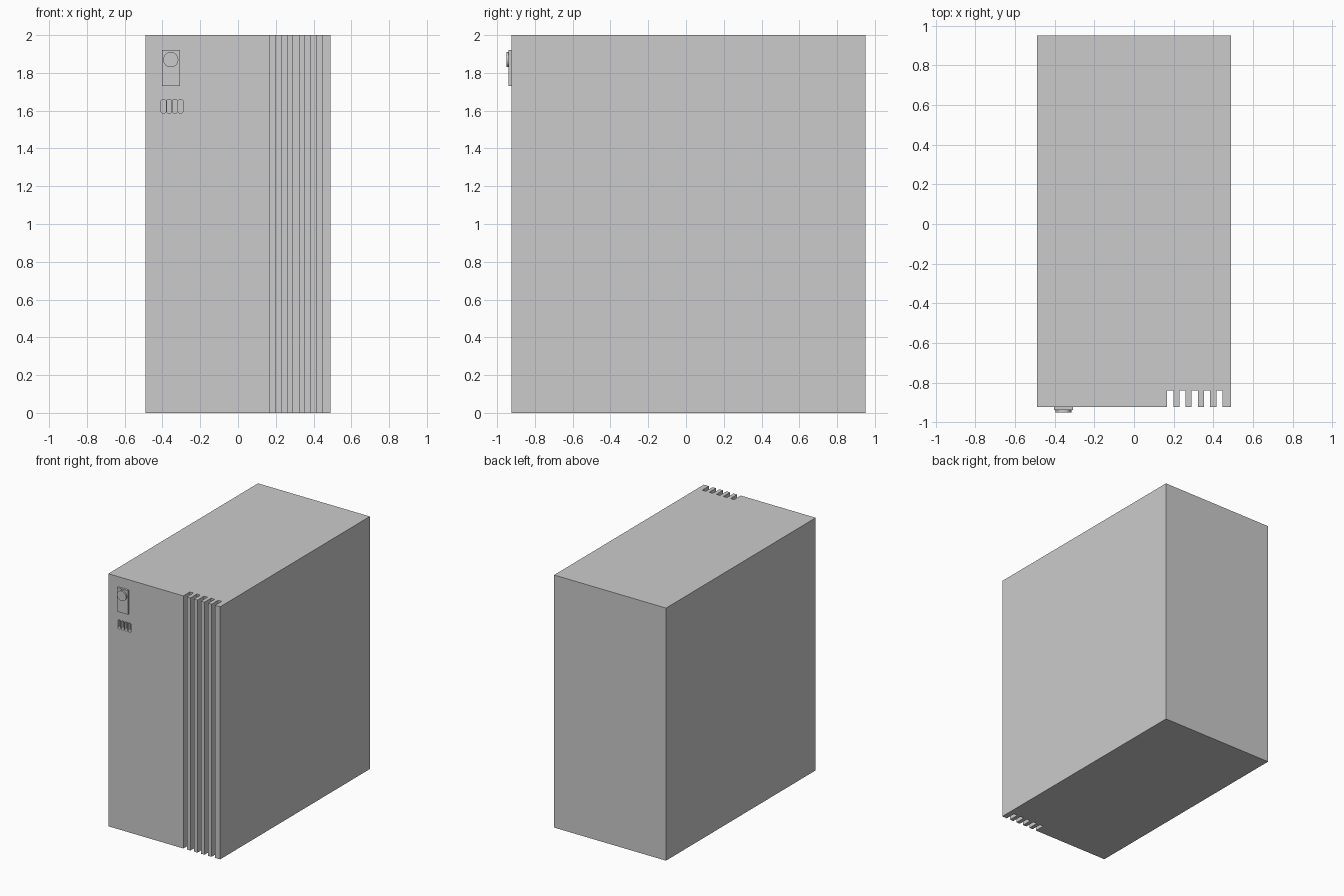
import bpy, bmesh, math
from mathutils import Vector

if "Cube" in bpy.data.objects:
    bpy.data.objects.remove(bpy.data.objects["Cube"])

FRONT, BACK, HALF_W, HEIGHT = -0.923, 0.95, 0.49, 2.0


def prism(name, outline, offset):
    """Extrude a closed planar outline along an offset vector."""
    bm = bmesh.new()
    face = bm.faces.new([bm.verts.new(p) for p in outline])
    new = bmesh.ops.extrude_face_region(bm, geom=[face])["geom"]
    verts = [v for v in new if isinstance(v, bmesh.types.BMVert)]
    bmesh.ops.translate(bm, verts=verts, vec=Vector(offset))
    bmesh.ops.recalc_face_normals(bm, faces=bm.faces)
    mesh = bpy.data.meshes.new(name)
    bm.to_mesh(mesh)
    bm.free()
    obj = bpy.data.objects.new(name, mesh)
    bpy.context.collection.objects.link(obj)
    return obj


def rounded_rect(cx, cz, w, h, r, y, steps=4):
    """Rounded rectangle in the XZ plane."""
    pts = []
    for i, (sx, sz) in enumerate([(1, 1), (-1, 1), (-1, -1), (1, -1)]):
        for k in range(steps + 1):
            a = math.pi / 2 * (i + k / steps)
            pts.append((cx + sx * (w / 2 - r) + r * math.cos(a), y,
                        cz + sz * (h / 2 - r) + r * math.sin(a)))
    return pts


# Case: footprint with five full-height grooves in the front
outline = [(-HALF_W, FRONT, 0)]
for i in range(5):
    x0 = 0.167 + i * 0.062
    x1 = x0 + 0.031
    outline += [(x0, FRONT, 0), (x0, -0.84, 0), (x1, -0.84, 0), (x1, FRONT, 0)]
outline += [(HALF_W, FRONT, 0), (HALF_W, BACK, 0), (-HALF_W, BACK, 0)]
case = prism("case", outline, (0, 0, HEIGHT))

# Four recessed ports
for i in range(4):
    cutter = prism("port_cutter_%d" % (i + 1),
                   rounded_rect(-0.394 + i * 0.03, 1.623, 0.026, 0.071, 0.009, FRONT - 0.05),
                   (0, 0.08, 0))
    cutter.hide_render = True
    cutter.hide_set(True)
    mod = case.modifiers.new("port_%d" % (i + 1), 'BOOLEAN')
    mod.operation = 'DIFFERENCE'
    mod.solver = 'EXACT'
    mod.object = cutter

# Raised control panel
px0, px1, pz0, pz1 = -0.403, -0.307, 1.73, 1.92
prism("control_panel",
      [(px0, FRONT, pz0), (px1, FRONT, pz0), (px1, FRONT, pz1), (px0, FRONT, pz1)],
      (0, -0.016, 0))

# Round power button
bpy.ops.mesh.primitive_cylinder_add(vertices=32, radius=0.04, depth=0.02,
                                    location=(-0.356, -0.94, 1.87),
                                    rotation=(math.pi / 2, 0, 0))
button = bpy.context.object
button.name = "power_button"
bpy.ops.object.shade_smooth_by_angle(angle=math.radians(30))
